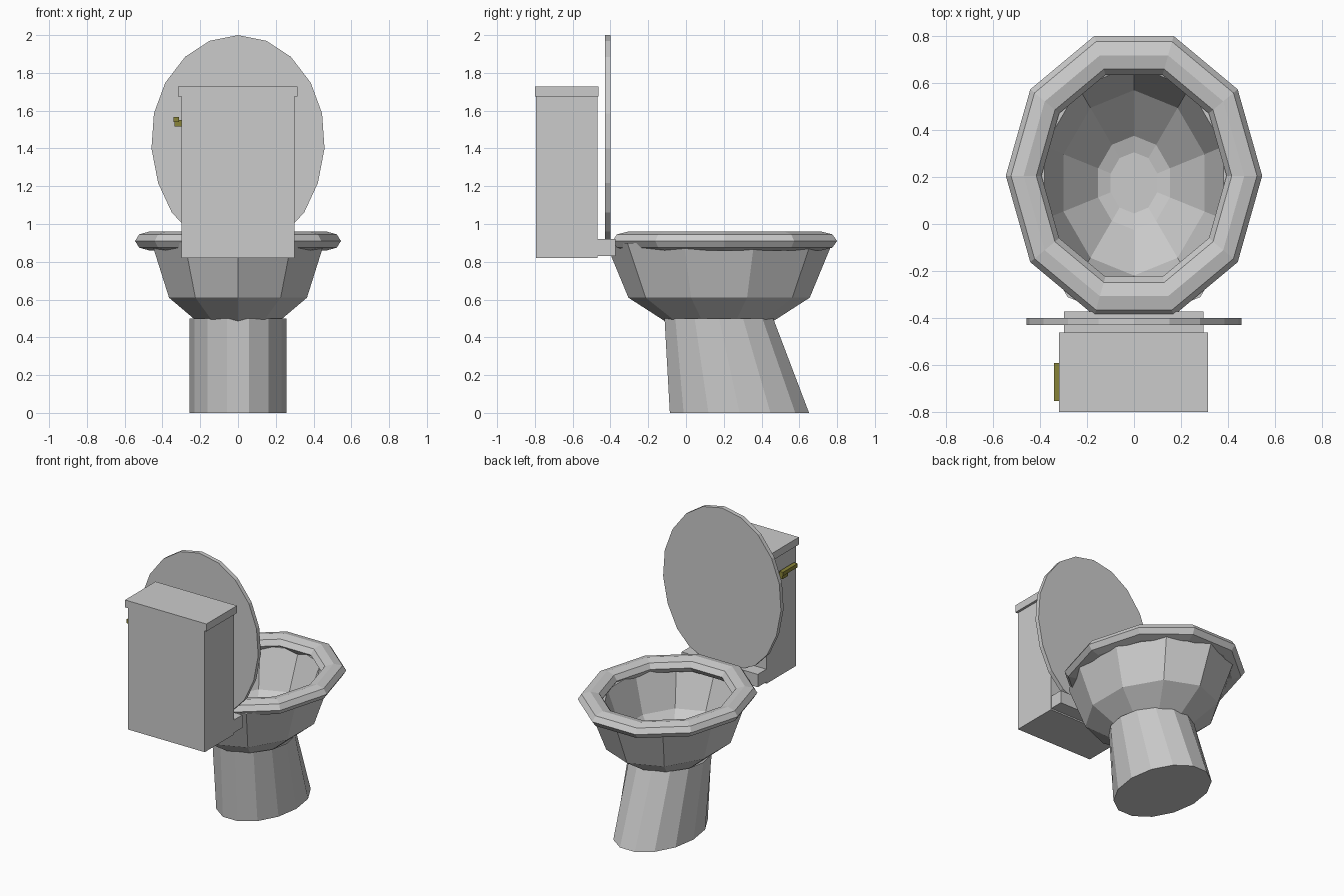
import bpy, bmesh
from math import sin, cos, pi
from mathutils import Vector

if "Cube" in bpy.data.objects:
    bpy.data.objects.remove(bpy.data.objects["Cube"])


def finish(name, bm, mat=None):
    bmesh.ops.recalc_face_normals(bm, faces=bm.faces)
    me = bpy.data.meshes.new(name)
    bm.to_mesh(me)
    bm.free()
    ob = bpy.data.objects.new(name, me)
    bpy.context.collection.objects.link(ob)
    if mat:
        me.materials.append(mat)
    return ob


def ellipse(n, cy, rx, ry, z, start=0.0):
    return [Vector((rx * cos(start + 2 * pi * i / n), cy + ry * sin(start + 2 * pi * i / n), z))
            for i in range(n)]


def loft(name, rings, cap_first=False, cap_last=False, closed=False):
    bm = bmesh.new()
    loops = [[bm.verts.new(p) for p in r] for r in rings]
    n = len(loops[0])
    pairs = list(zip(loops, loops[1:]))
    if closed:
        pairs.append((loops[-1], loops[0]))
    for a, b in pairs:
        for i in range(n):
            j = (i + 1) % n
            bm.faces.new((a[i], a[j], b[j], b[i]))
    if cap_first:
        bm.faces.new(loops[0])
    if cap_last:
        bm.faces.new(loops[-1])
    return finish(name, bm)


def box(name, lo, hi, mat=None):
    bm = bmesh.new()
    bmesh.ops.create_cube(bm, size=1)
    lo, hi = Vector(lo), Vector(hi)
    for v in bm.verts:
        v.co = Vector([(a + b) / 2 + c * (b - a) for a, b, c in zip(lo, hi, v.co)])
    return finish(name, bm, mat)


# Pedestal: leaning 14-sided foot, open where it meets the bowl
loft("pedestal", [ellipse(14, 0.283, 0.257, 0.378, 0.0),
                  ellipse(14, 0.174, 0.257, 0.295, 0.5)], cap_first=True)

# Bowl: thick ten-sided half sphere (outside, lip, inside)
profile = [(0.185, 0.42), (0.48, 0.61), (0.60, 0.90), (0.50, 0.90),
           (0.394, 0.64), (0.20, 0.47), (0.13, 0.45)]
loft("bowl", [ellipse(10, 0.175, r * 0.8, r, z, pi / 2) for r, z in profile],
     cap_first=True, cap_last=True)

# Seat: flattened ten-sided ring with an eight-sided section
rings = []
for k in range(8):
    t = k * pi / 4
    r = 0.538 + 0.087 * cos(t)
    rings.append(ellipse(10, 0.205, r * 0.872, r, 0.91 + 0.05 * sin(t)))
loft("seat", rings, closed=True)

# Raised cover: egg-shaped upright panel
half = [(0.15, 1.97), (0.28, 1.885), (0.385, 1.748), (0.445, 1.586), (0.458, 1.40),
        (0.423, 1.217), (0.35, 1.06), (0.255, 0.96), (0.13, 0.90)]
outline = [(0, 2.0)] + half + [(0, 0.88)] + [(-x, z) for x, z in reversed(half)]
loft("seat_cover", [[Vector((x, y, z)) for x, z in outline] for y in (-0.43, -0.40)],
     cap_first=True, cap_last=True)

# Tank, tank lid and the block joining the tank to the bowl
box("tank", (-0.30, -0.795, 0.82), (0.298, -0.468, 1.68))
box("tank_lid", (-0.318, -0.80, 1.675), (0.315, -0.462, 1.727))
box("connector", (-0.297, -0.47, 0.83), (0.295, -0.373, 0.92))

# Flush lever
brass = bpy.data.materials.new("brass")
brass.diffuse_color = (0.25, 0.23, 0.04, 1)
brass.use_nodes = True
brass.node_tree.nodes["Principled BSDF"].inputs["Base Color"].default_value = brass.diffuse_color
box("lever_mount", (-0.335, -0.655, 1.515), (-0.295, -0.592, 1.55), brass)
box("lever_handle", (-0.341, -0.753, 1.54), (-0.312, -0.59, 1.566), brass)
